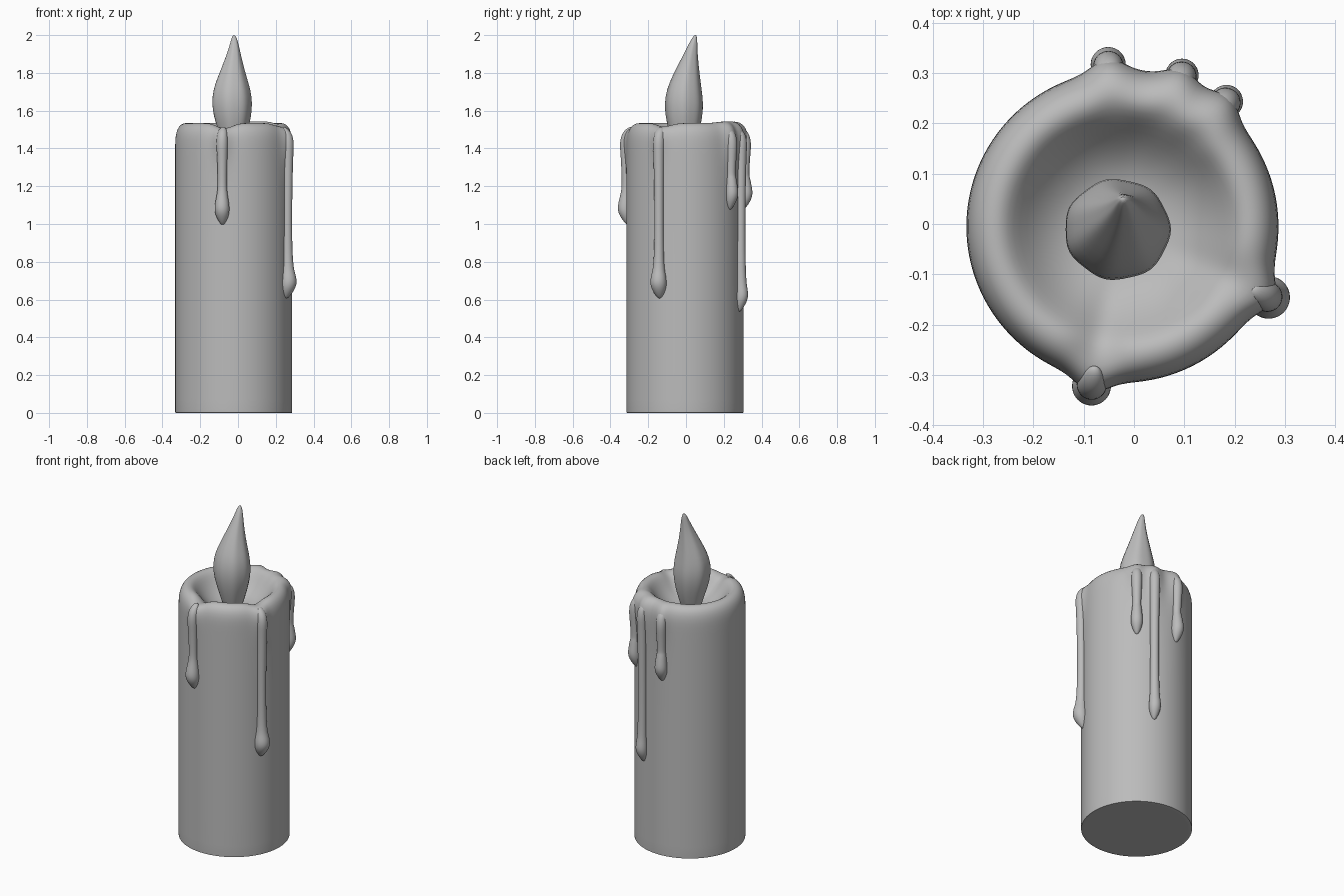
import bpy, bmesh
from math import sin, cos, pi, atan2, exp, hypot
from mathutils import Vector

if "Cube" in bpy.data.objects:
    bpy.data.objects.remove(bpy.data.objects["Cube"])

CENTRE = Vector((-0.023, -0.005, 0))
RADIUS = 0.31

wax = bpy.data.materials.new("grey wax")
wax.use_nodes = True
wax.diffuse_color = (0.5, 0.5, 0.5, 1)
wax.node_tree.nodes["Principled BSDF"].inputs["Base Color"].default_value = (0.5, 0.5, 0.5, 1)


def loft(name, rings, sides, shape, levels=1):
    """Skin a stack of rings; shape(ring, angle) gives each point."""
    bm = bmesh.new()
    loops = [[bm.verts.new(shape(r, 2 * pi * i / sides)) for i in range(sides)] for r in rings]
    for low, high in zip(loops, loops[1:]):
        for i in range(sides):
            j = (i + 1) % sides
            bm.faces.new((low[i], low[j], high[j], high[i]))
    bm.faces.new(loops[0][::-1])
    bm.faces.new(loops[-1])
    bmesh.ops.recalc_face_normals(bm, faces=bm.faces)
    mesh = bpy.data.meshes.new(name)
    bm.to_mesh(mesh)
    bm.free()
    mesh.materials.append(wax)
    obj = bpy.data.objects.new(name, mesh)
    bpy.context.collection.objects.link(obj)
    sub = obj.modifiers.new("smooth", "SUBSURF")
    sub.levels = sub.render_levels = levels
    bpy.ops.object.select_all(action="DESELECT")
    obj.select_set(True)
    bpy.context.view_layer.objects.active = obj
    bpy.ops.object.shade_smooth_by_angle(angle=0.9)
    return obj


# Drips: name, x, y at the surface, bulb height, bulb radius, rim notch depth
DRIPS = [
    ("front_drip", -0.085, -0.325, 1.08, 0.042, 0.03),
    ("left_drip", 0.272, -0.148, 0.69, 0.046, 0.02),
    ("back_right_drip", -0.052, 0.326, 1.16, 0.038, -0.008),
    ("back_middle_drip", 0.098, 0.302, 0.62, 0.036, -0.008),
    ("back_left_drip", 0.185, 0.245, 1.16, 0.036, -0.008),
]


# Candle body: straight side, rounded rim and melted bowl
def body_point(ring, a):
    r, z = ring
    swell = notch = 0
    top = max(0, min(1, (z - 1.28) / 0.17))
    for _, x, y, _, _, depth in DRIPS:
        d = atan2(y - CENTRE.y, x - CENTRE.x) - a
        d = atan2(sin(d), cos(d))
        swell += 0.03 * exp(-(d / 0.13) ** 2)
        notch += depth * exp(-(d / 0.22) ** 2)
    rim = max(0, 1 - abs(r - 0.25) / 0.14)
    r += swell * top * max(0, (r - 0.2) / 0.11)
    z -= notch * top * rim
    return CENTRE + Vector((r * cos(a), r * sin(a), z))


body_profile = [
    (0.2, 0), (0.305, 0), (0.31, 0), (0.31, 0.006), (0.31, 0.4), (0.31, 0.9),
    (0.31, 1.25), (0.31, 1.35), (0.31, 1.42), (0.308, 1.465), (0.298, 1.505),
    (0.277, 1.53), (0.25, 1.537), (0.227, 1.527), (0.205, 1.5), (0.175, 1.46),
    (0.135, 1.425), (0.09, 1.405), (0.04, 1.4),
]
loft("candle_body", body_profile, 96, body_point)


# Wax drips: thin runs from the rim ending in teardrop bulbs
def tube_point(ring, a):
    c, r = ring
    return c + Vector((r * cos(a), r * sin(a), 0))


for name, x, y, bulb, size, _ in DRIPS:
    out = Vector((x, y, 0)) - CENTRE
    out.normalize()
    run = 0.027
    stations = [  # height, radius, offset from the side
        (bulb - 0.085, 0.006, -0.004), (bulb - 0.07, size * 0.45, 0.0),
        (bulb - 0.035, size * 0.88, 0.008), (bulb, size, 0.014),
        (bulb + 0.04, size * 0.88, 0.012), (bulb + 0.09, run, 0.008),
        ((bulb + 1.36) / 2, run * 0.9, 0.006), (1.36, run * 1.05, 0.009),
        (1.42, run * 1.2, 0.011), (1.47, run * 1.1, 0.006),
        (1.5, run * 0.8, -0.008), (1.515, run * 0.3, -0.02),
    ]
    rings = [(CENTRE + out * (RADIUS + off) + Vector((0, 0, z)), r) for z, r, off in stations]
    loft(name, rings, 12, tube_point, 2)


# Flame: leaf shape leaning back toward its tip
def flame_point(ring, a):
    z, x, y, rx, ry = ring
    wobble = 1 + 0.025 * cos(7 * a)
    return Vector((x + rx * wobble * cos(a), y + ry * wobble * sin(a), z))


flame_rings = [
    (1.38, -0.028, -0.01, 0.045, 0.045), (1.44, -0.028, -0.01, 0.062, 0.065),
    (1.5, -0.028, -0.01, 0.08, 0.083), (1.57, -0.031, -0.011, 0.1, 0.098),
    (1.64, -0.033, -0.011, 0.108, 0.103), (1.71, -0.034, -0.01, 0.1, 0.093),
    (1.78, -0.032, 0, 0.076, 0.074), (1.85, -0.027, 0.014, 0.052, 0.052),
    (1.91, -0.022, 0.027, 0.034, 0.034), (1.96, -0.02, 0.039, 0.021, 0.021),
    (1.99, -0.021, 0.047, 0.012, 0.011), (2.0, -0.022, 0.05, 0.004, 0.004),
]
loft("flame", flame_rings, 28, flame_point)
